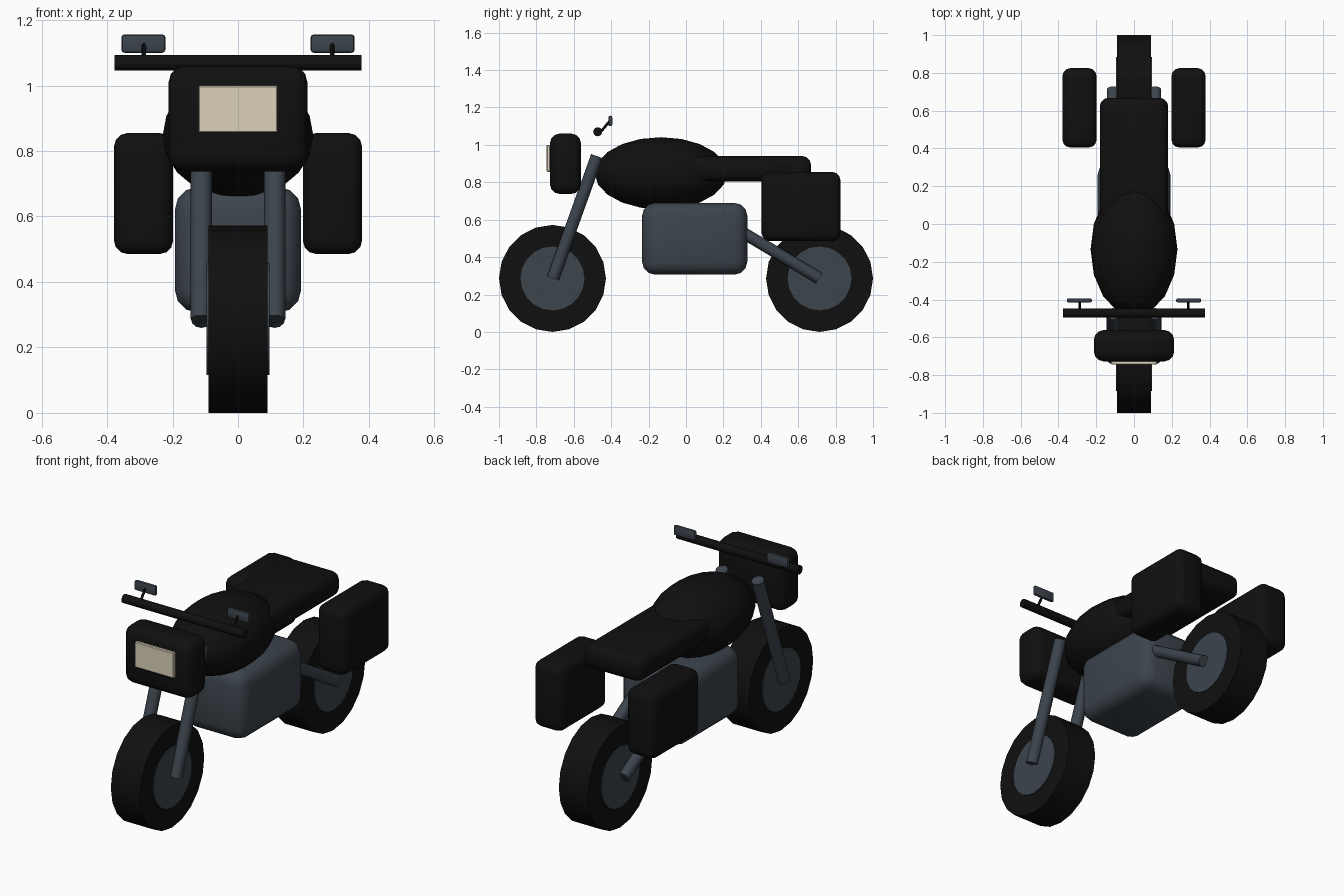
import bpy, math
from mathutils import Vector

if "Cube" in bpy.data.objects:
    bpy.data.objects.remove(bpy.data.objects["Cube"])


def material(name, rgb):
    m = bpy.data.materials.new(name)
    m.diffuse_color = (*rgb, 1)
    m.use_nodes = True
    m.node_tree.nodes["Principled BSDF"].inputs["Base Color"].default_value = m.diffuse_color
    return m


BLACK = material("black", (0.005, 0.005, 0.005))
STEEL = material("blue grey steel", (0.045, 0.058, 0.073))
CREAM = material("cream lens", (0.72, 0.65, 0.50))


def finish(name, mat, angle=35):
    ob = bpy.context.object
    ob.name = name
    ob.data.materials.append(mat)
    bpy.ops.object.shade_smooth_by_angle(angle=math.radians(angle))
    return ob


def box(name, mat, lo, hi, bevel, segments=3):
    """Rounded box between two corners."""
    lo, hi = Vector(lo), Vector(hi)
    bpy.ops.mesh.primitive_cube_add(size=1, location=(lo + hi) / 2)
    ob = bpy.context.object
    ob.scale = hi - lo
    bpy.ops.object.transform_apply(location=False, rotation=False, scale=True)
    mod = ob.modifiers.new("bevel", 'BEVEL')
    mod.width, mod.segments = bevel, segments
    bpy.ops.object.modifier_apply(modifier="bevel")
    return finish(name, mat)


def rod(name, mat, a, b, radius, sides=12):
    """Cylinder from point a to point b."""
    a, b = Vector(a), Vector(b)
    d = b - a
    bpy.ops.mesh.primitive_cylinder_add(
        vertices=sides, radius=radius, depth=d.length, location=(a + b) / 2,
        rotation=d.to_track_quat('Z', 'Y').to_euler())
    return finish(name, mat)


# Wheels: tyre with a slightly prouder hub disc
for end, y in (("front", -0.714), ("rear", 0.714)):
    rod(end + "_tyre", BLACK, (-0.09, y, 0.286), (0.09, y, 0.286), 0.286, 20)
    rod(end + "_hub", STEEL, (-0.096, y, 0.286), (0.096, y, 0.286), 0.171, 20)

# Engine block
box("engine", STEEL, (-0.193, -0.235, 0.306), (0.193, 0.328, 0.69), 0.07)

# Fuel tank
bpy.ops.mesh.primitive_uv_sphere_add(segments=16, ring_count=10, location=(0, -0.134, 0.848))
bpy.context.object.scale = (0.23, 0.354, 0.193)
bpy.ops.object.transform_apply(location=False, rotation=False, scale=True)
finish("fuel_tank", BLACK, 60)

# Seat
box("seat", BLACK, (-0.181, 0.0, 0.805), (0.181, 0.668, 0.94), 0.045)

# Headlight housing and lens
box("headlight_housing", BLACK, (-0.212, -0.727, 0.738), (0.212, -0.562, 1.06), 0.05)
box("headlight_lens", CREAM, (-0.121, -0.745, 0.856), (0.121, -0.725, 1.0), 0.004, 1)

# Handlebar
rod("handlebar", BLACK, (-0.377, -0.472, 1.07), (0.377, -0.472, 1.07), 0.024)

# Parts that repeat on both sides
for side, s in (("left", -1), ("right", 1)):
    rod(side + "_fork", STEEL, (s * 0.112, -0.711, 0.287), (s * 0.112, -0.476, 0.94), 0.033)
    rod(side + "_swing_arm", STEEL, (s * 0.112, 0.28, 0.545), (s * 0.112, 0.712, 0.287), 0.032)
    xs = sorted((s * 0.198, s * 0.379))
    box(side + "_pannier", BLACK, (xs[0], 0.405, 0.485), (xs[1], 0.825, 0.855), 0.042)
    rod(side + "_mirror_stem", BLACK, (s * 0.288, -0.455, 1.07), (s * 0.288, -0.408, 1.128), 0.007, 8)
    xs = sorted((s * 0.222, s * 0.356))
    box(side + "_mirror", STEEL, (xs[0], -0.415, 1.10), (xs[1], -0.394, 1.156), 0.009, 2)
